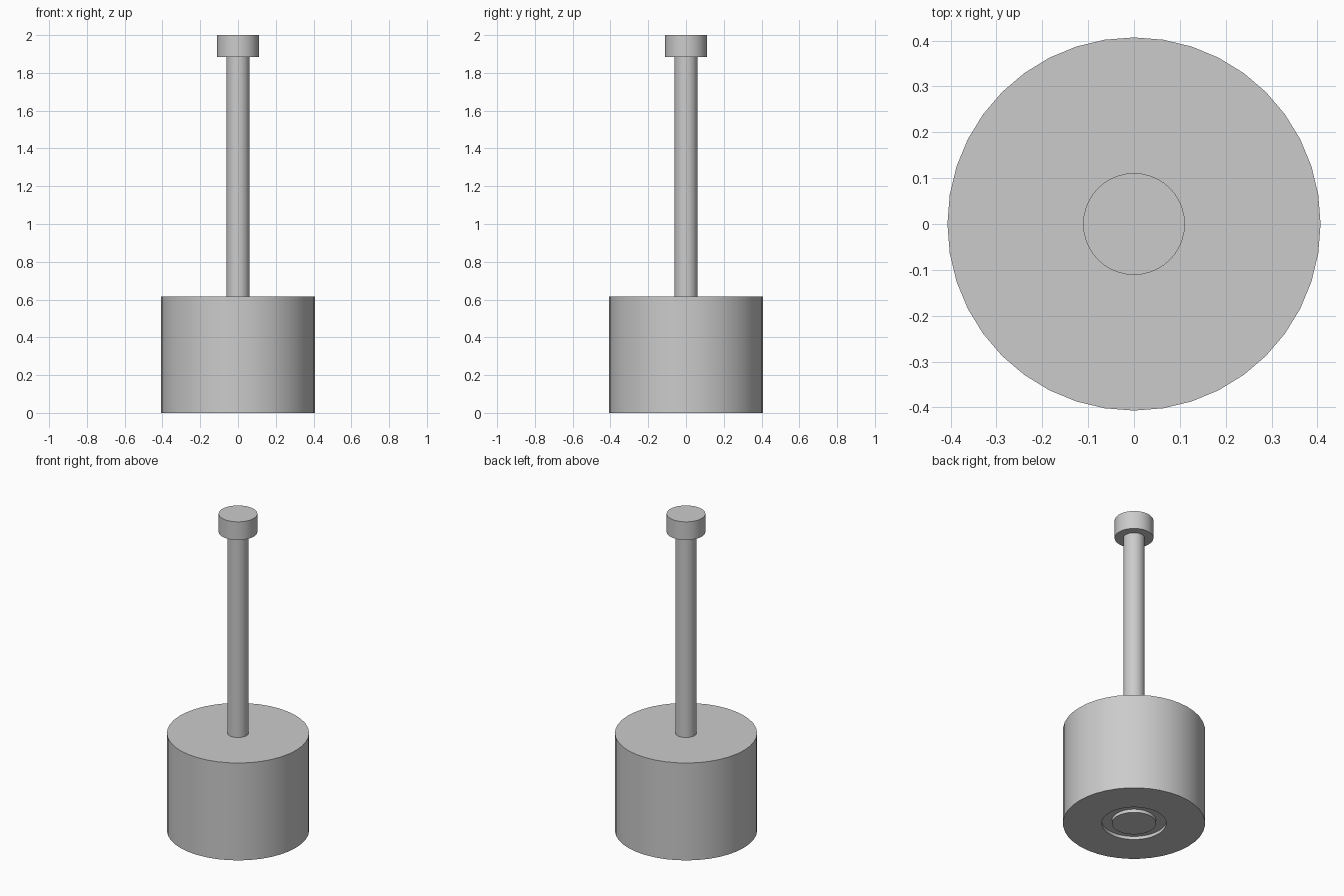
import bpy
import bmesh
from math import cos, sin, tau, radians

cube = bpy.data.objects.get("Cube")
if cube:
    bpy.data.objects.remove(cube, do_unlink=True)

grey = bpy.data.materials.new("plain_grey")
grey.use_nodes = True
colour = (0.6, 0.6, 0.6, 1)
grey.diffuse_color = colour
grey.node_tree.nodes["Principled BSDF"].inputs["Base Color"].default_value = colour


def turned(name, profile, sides):
    """Turn a (radius, height) profile about z and close both ends."""
    bm = bmesh.new()
    rings = [[bm.verts.new((r * cos(tau * i / sides), r * sin(tau * i / sides), z))
              for i in range(sides)] for r, z in profile]
    for low, high in zip(rings, rings[1:]):
        for i in range(sides):
            j = (i + 1) % sides
            bm.faces.new((low[i], low[j], high[j], high[i]))
    bm.faces.new(rings[0][::-1])
    bm.faces.new(rings[-1])
    bmesh.ops.recalc_face_normals(bm, faces=bm.faces)
    mesh = bpy.data.meshes.new(name)
    bm.to_mesh(mesh)
    bm.free()
    mesh.materials.append(grey)
    obj = bpy.data.objects.new(name, mesh)
    bpy.context.collection.objects.link(obj)
    bpy.ops.object.select_all(action="DESELECT")
    obj.select_set(True)
    bpy.context.view_layer.objects.active = obj
    bpy.ops.object.shade_smooth_by_angle(angle=radians(30))
    return obj


BASE_TOP, CAP_BOTTOM, TOP = 0.615, 1.885, 2.0
GROOVE_DEPTH = 0.02

# Heavy drum with a shallow ring groove in its underside
turned("base_drum", [(0.127, 0), (0.127, GROOVE_DEPTH), (0.185, GROOVE_DEPTH),
                     (0.185, 0), (0.407, 0), (0.407, BASE_TOP)], 40)

# Slim stem, set slightly into the drum and the cap
turned("stem", [(0.061, BASE_TOP - 0.02), (0.061, CAP_BOTTOM + 0.02)], 40)

# Short round cap
turned("top_cap", [(0.111, CAP_BOTTOM), (0.111, TOP)], 40)
